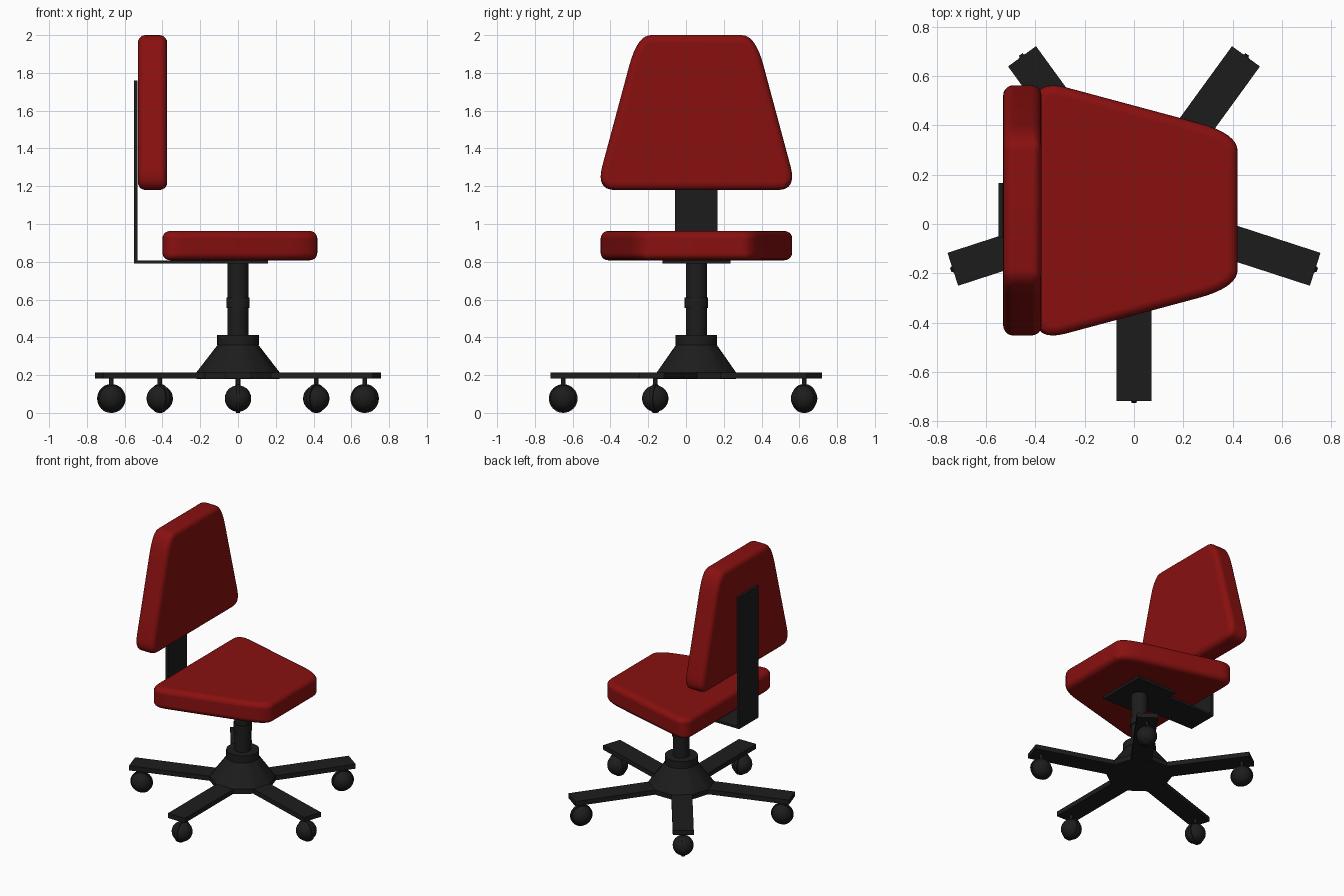
import bpy, bmesh
from math import sin, cos, pi, radians
from mathutils import Vector, Matrix

if "Cube" in bpy.data.objects:
    bpy.data.objects.remove(bpy.data.objects["Cube"])

CY = 0.055  # y of the chair's centre line


def material(name, rgb):
    m = bpy.data.materials.new(name)
    m.diffuse_color = (*rgb, 1)
    m.use_nodes = True
    m.node_tree.nodes["Principled BSDF"].inputs["Base Color"].default_value = m.diffuse_color
    return m


RED = material("red_fabric", (0.25, 0.005, 0.005))
BLACK = material("black_plastic", (0.012, 0.012, 0.012))


def finish(bm, name, mat, smooth=True):
    bmesh.ops.recalc_face_normals(bm, faces=bm.faces)
    me = bpy.data.meshes.new(name)
    bm.to_mesh(me)
    bm.free()
    ob = bpy.data.objects.new(name, me)
    bpy.context.collection.objects.link(ob)
    me.materials.append(mat)
    if smooth:
        bpy.ops.object.select_all(action='DESELECT')
        ob.select_set(True)
        bpy.context.view_layer.objects.active = ob
        bpy.ops.object.shade_smooth_by_angle(angle=radians(35))
    return ob


def box(name, lo, hi, mat=BLACK, turn=Matrix()):
    lo, hi = Vector(lo), Vector(hi)
    bm = bmesh.new()
    m = turn @ Matrix.Translation((lo + hi) / 2) @ Matrix.Diagonal((*(hi - lo), 1))
    bmesh.ops.create_cube(bm, size=1, matrix=m)
    return finish(bm, name, mat, False)


def cylinder(name, r, z0, z1, x=0, y=CY, n=32):
    bm = bmesh.new()
    bmesh.ops.create_cone(bm, cap_ends=True, segments=n, radius1=r, radius2=r, depth=z1 - z0,
                          matrix=Matrix.Translation((x, y, (z0 + z1) / 2)))
    return finish(bm, name, BLACK)


def bezier(a, b, c, n=8):
    a, b, c = Vector(a), Vector(b), Vector(c)
    return [a * (1 - t) ** 2 + b * 2 * t * (1 - t) + c * t * t for t in (i / n for i in range(n + 1))]


def cushion(name, place):
    # rounded trapezoid: u runs from wide end to narrow end, v is half-width
    half = bezier((0, 0.43), (0, 0.53), (0.12, 0.5)) + bezier((0.66, 0.355), (0.82, 0.312), (0.82, 0.24))
    outline = half + [Vector((p.x, -p.y)) for p in reversed(half)]
    bm = bmesh.new()
    face = bm.faces.new([bm.verts.new(place(p.x, p.y, 0)) for p in outline])
    ext = bmesh.ops.extrude_face_region(bm, geom=[face])
    shift = place(0, 0, 0.155) - place(0, 0, 0)
    bmesh.ops.translate(bm, vec=shift, verts=[v for v in ext['geom'] if isinstance(v, bmesh.types.BMVert)])
    ob = finish(bm, name, RED)
    bev = ob.modifiers.new("soft_edge", 'BEVEL')
    bev.width, bev.segments = 0.04, 5
    bev.limit_method, bev.angle_limit = 'ANGLE', radians(60)
    bev.harden_normals = True


# Cushions
cushion("seat", lambda u, v, w: Vector((-0.40 + u, CY + v, 0.808 + w)))
cushion("backrest", lambda u, v, w: Vector((-0.53 + w, CY + v, 1.18 + u)))

# Steel bracket and seat plate
box("back_bracket", (-0.55, CY - 0.112, 0.79), (-0.532, CY + 0.112, 1.76))
box("under_bracket", (-0.55, CY - 0.112, 0.79), (0.0, CY + 0.112, 0.806))
box("seat_plate", (-0.16, CY - 0.18, 0.79), (0.16, CY + 0.18, 0.81))

# Column
cylinder("column", 0.055, 0.38, 0.80)
cylinder("column_collar", 0.062, 0.555, 0.61)

# Hub: ten-sided foot blending to a round neck
bm = bmesh.new()
N = 40
rings = []
for r, z, blend in ((0.22, 0.18, 1), (0.22, 0.215, 1), (0.108, 0.36, 0), (0.11, 0.36, 0), (0.11, 0.412, 0)):
    ring = []
    for i in range(N):
        a = 2 * pi * i / N
        off = (a + pi / 10) % (pi / 5) - pi / 10
        deca = cos(pi / 10) / cos(pi / 10 - abs(off))
        rr = r * (deca if blend else 1)
        ring.append(bm.verts.new((rr * cos(a), CY + rr * sin(a), z)))
    rings.append(ring)
for a, b in zip(rings, rings[1:]):
    for i in range(N):
        j = (i + 1) % N
        bm.faces.new((a[i], a[j], b[j], b[i]))
bm.faces.new(rings[0])
bm.faces.new(rings[-1])
finish(bm, "hub", BLACK)

# Five arms with ball casters
for k in range(5):
    ang = radians(-90 + 72 * k)
    turn = Matrix.Translation((0, CY, 0)) @ Matrix.Rotation(ang, 4, 'Z')
    box(f"arm_{k + 1}", (0.1, -0.07, 0.181), (0.772, 0.07, 0.215), turn=turn)
    x, y = 0.705 * cos(ang), CY + 0.705 * sin(ang)
    cylinder(f"caster_stem_{k + 1}", 0.012, 0.13, 0.19, x, y, 12)
    bm = bmesh.new()
    at = Matrix.Translation((x, y, 0.076))
    bmesh.ops.create_uvsphere(bm, u_segments=24, v_segments=14, radius=0.07, matrix=at)
    bmesh.ops.create_cone(bm, cap_ends=True, segments=32, radius1=0.076, radius2=0.076, depth=0.02,
                          matrix=at @ Matrix.Rotation(ang, 4, 'Z') @ Matrix.Rotation(pi / 2, 4, 'X'))
    finish(bm, f"caster_{k + 1}", BLACK)
